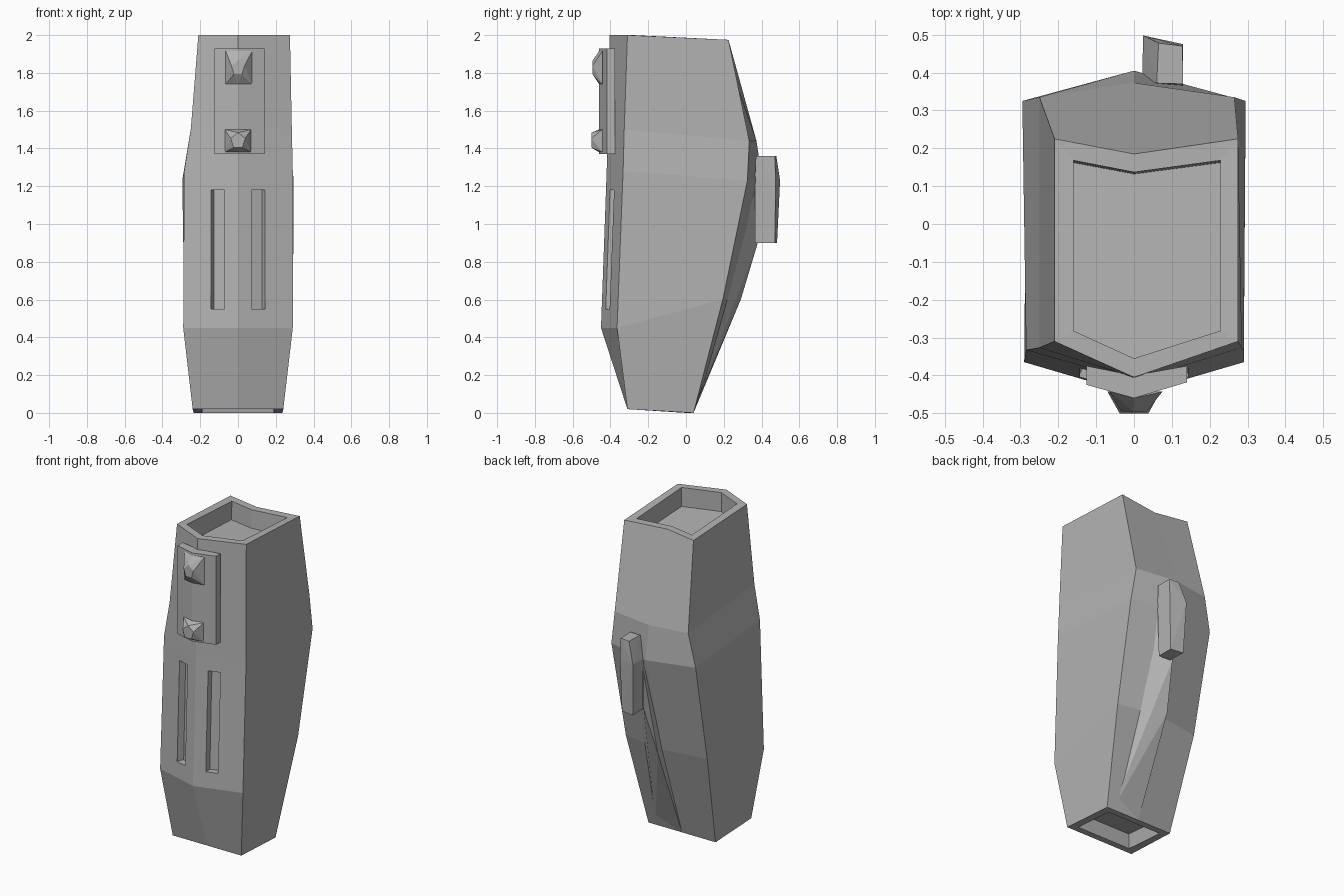
import bpy, bmesh, math

if "Cube" in bpy.data.objects:
    bpy.data.objects.remove(bpy.data.objects["Cube"])

grey = bpy.data.materials.new("mid_grey")
grey.diffuse_color = (0.45, 0.45, 0.45, 1)
grey.use_nodes = True
grey.node_tree.nodes["Principled BSDF"].inputs["Base Color"].default_value = grey.diffuse_color


def finish(bm, name):
    bmesh.ops.recalc_face_normals(bm, faces=bm.faces)
    me = bpy.data.meshes.new(name)
    bm.to_mesh(me)
    bm.free()
    me.materials.append(grey)
    ob = bpy.data.objects.new(name, me)
    bpy.context.collection.objects.link(ob)
    return ob


def hull(name, pts):
    bm = bmesh.new()
    for p in pts:
        bm.verts.new(p)
    bmesh.ops.convex_hull(bm, input=bm.verts[:])
    bmesh.ops.delete(bm, geom=[v for v in bm.verts if not v.link_faces], context='VERTS')
    bmesh.ops.dissolve_limit(bm, angle_limit=math.radians(1), verts=bm.verts[:], edges=bm.edges[:])
    return finish(bm, name)


# Shell: six-sided rings running from the bottom recess, up the outside, into the top recess
# front z, back z, left x, right x, back-left x, back-right x, front corner y, front mid y, back corner y, back mid y
rings = [
    (0.10, 0.08, -.17, .17, -.17, .17, -.25, -.25, -.02, -.02),
    (0.02, 0.00, -.19, .19, -.19, .19, -.27, -.27, .00, .00),
    (0.02, 0.00, -.24, .24, -.235, .235, -.31, -.31, .04, .04),
    (0.45, 0.60, -.29, .29, -.285, .285, -.365, -.45, .195, .24),
    (1.28, 1.23, -.285, .29, -.295, .295, -.333, -.42, .325, .405),
    (1.50, 1.44, -.25, .285, -.25, .265, -.327, -.414, .335, .373),
    (2.00, 1.975, -.21, .275, -.21, .275, -.31, -.405, .225, .185),
    (2.00, 1.975, -.16, .228, -.16, .228, -.282, -.355, .168, .137),
    (1.88, 1.86, -.16, .228, -.16, .228, -.282, -.355, .162, .132),
]
bm = bmesh.new()
loops = []
for fz, bz, xl, xr, bl, br, fc, fm, bc, bmid in rings:
    pts = [(xl, fc, fz), (0, fm, fz), (xr, fc, fz), (br, bc, bz), (0, bmid, bz), (bl, bc, bz)]
    loops.append([bm.verts.new(p) for p in pts])
for a, b in zip(loops, loops[1:]):
    for i in range(6):
        j = (i + 1) % 6
        bm.faces.new((a[i], a[j], b[j], b[i]))
for r in (loops[0], loops[-1]):
    bm.faces.new((r[0], r[1], r[4], r[5]))
    bm.faces.new((r[1], r[2], r[3], r[4]))
shell = finish(bm, "shell")

# Two sloping front slots, outer walls slanted
for side, s in (("left", -1), ("right", 1)):
    pts = []
    for z, y in ((.55, -.44), (1.18, -.42)):
        for x, floor_x in ((.072, .072), (.143, .126)):
            surface = y + x * .29
            pts += [(s * x, -.6, z), (s * x, surface, z), (s * floor_x, surface + .035, z)]
    cutter = hull("slot_cutter_" + side, pts)
    cutter.hide_render = True
    cutter.hide_viewport = True
    mod = shell.modifiers.new("slot_" + side, 'BOOLEAN')
    mod.operation = 'DIFFERENCE'
    mod.solver = 'EXACT'
    mod.object = cutter

# Raised plate on the upper front
section = [(-.125, -.425), (0, -.46), (.14, -.418), (.14, -.375), (0, -.40), (-.125, -.375)]
bm = bmesh.new()
low, high = [[bm.verts.new((x, y, z)) for x, y in section] for z in (1.37, 1.93)]
for i in range(6):
    j = (i + 1) % 6
    bm.faces.new((low[i], low[j], high[j], high[i]))
for r in (low, high):
    bm.faces.new((r[0], r[1], r[4], r[5]))
    bm.faces.new((r[1], r[2], r[3], r[4]))
finish(bm, "front_plate")


# Faceted knobs on the plate
def knob(name, x0, x1, z0, z1, tip_z, r, tip_y):
    pts = [(x, -.443, z) for x in (x0, x1) for z in (z0, z1)]
    pts += [(0, -.46, z0), (0, -.46, z1)]
    for i in range(5):
        a = math.tau * i / 5 + math.pi / 2
        pts.append((r * math.cos(a), tip_y, tip_z + r * 1.1 * math.sin(a)))
    hull(name, pts)


knob("upper_knob", -.065, .075, 1.74, 1.915, 1.825, .036, -.495)
knob("lower_knob", -.07, .07, 1.38, 1.50, 1.44, .04, -.50)

# Broad sloping ridge under the rear block
hull("back_ridge", [(0, .042, .005), (.19, .035, .005), (-.005, .29, .6), (.15, .205, .6),
                    (.01, .15, .6), (.03, .38, .9), (.02, .398, 1.15), (.12, .365, 1.18), (.02, .3, 1.15)])

# Rear block with chamfered top
hull("rear_block", [(.06, .372, 1.36), (.13, .37, 1.36), (.128, .47, 1.36), (.065, .478, 1.36),
                    (.022, .39, 1.23), (.024, .498, 1.23), (.13, .365, 1.23), (.13, .475, 1.23),
                    (.04, .37, .9), (.12, .365, .9), (.12, .47, .9), (.035, .482, .9)])
